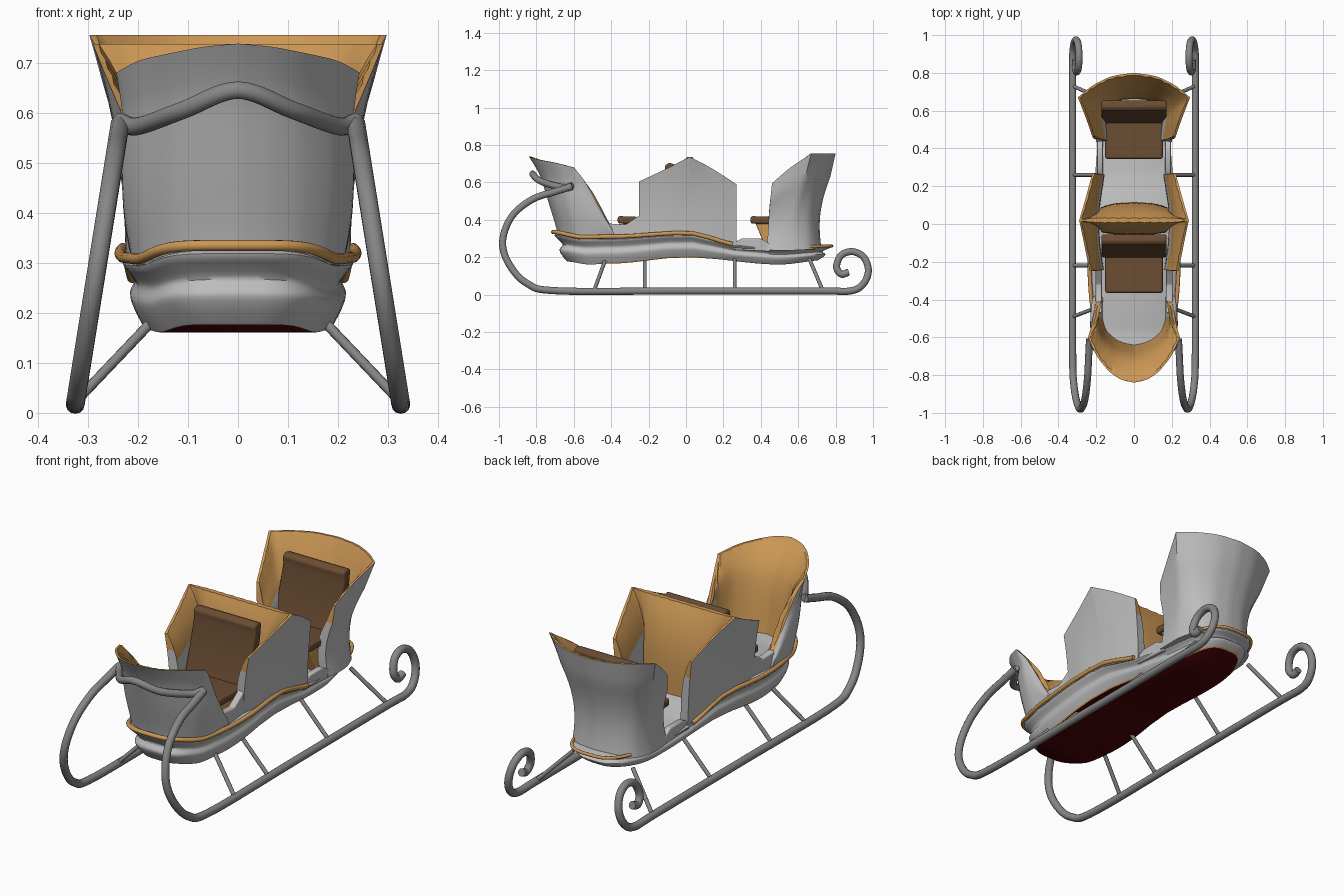
import bpy, bmesh, math
from mathutils import Vector

cube = bpy.data.objects.get("Cube")
if cube:
    bpy.data.objects.remove(cube, do_unlink=True)


def material(name, r, g, b):
    m = bpy.data.materials.new(name)
    m.use_nodes = True
    m.diffuse_color = (r, g, b, 1)
    m.node_tree.nodes["Principled BSDF"].inputs["Base Color"].default_value = (r, g, b, 1)
    return m


SILVER = material("silver paint", 0.51, 0.51, 0.51)
STEEL = material("runner steel", 0.24, 0.24, 0.24)
GOLD = material("gold lining", 0.6, 0.31, 0.09)
BROWN = material("brown leather", 0.145, 0.073, 0.033)
RED = material("dark red underside", 0.07, 0.001, 0.002)


def finish(name, bm, mats, angle=40, bevel=0):
    bmesh.ops.recalc_face_normals(bm, faces=bm.faces)
    mesh = bpy.data.meshes.new(name)
    bm.to_mesh(mesh)
    bm.free()
    for m in mats:
        mesh.materials.append(m)
    ob = bpy.data.objects.new(name, mesh)
    bpy.context.collection.objects.link(ob)
    if bevel:
        mod = ob.modifiers.new("Bevel", "BEVEL")
        mod.width, mod.segments = bevel, 3
    bpy.ops.object.select_all(action="DESELECT")
    ob.select_set(True)
    bpy.context.view_layer.objects.active = ob
    bpy.ops.object.shade_smooth_by_angle(angle=math.radians(angle))


def spline(points, steps):
    """Smooth path through the control points."""
    p = [Vector(q) for q in points]
    p = [2 * p[0] - p[1]] + p + [2 * p[-1] - p[-2]]
    out = []
    for a, b, c, d in zip(p, p[1:], p[2:], p[3:]):
        for k in range(steps):
            t = k / steps
            out.append(0.5 * (2 * b + (c - a) * t + (2 * a - 5 * b + 4 * c - d) * t * t
                              + (3 * b - a - 3 * c + d) * t ** 3))
    return out + [p[-2]]


def height(table, y):
    """Eased height along the length."""
    y = min(max(y, table[0][0]), table[-1][0])
    for (a, za), (b, zb) in zip(table, table[1:]):
        if y <= b:
            t = (y - a) / (b - a)
            return za + (zb - za) * t * t * (3 - 2 * t)


def tube(name, points, radius, mat):
    cu = bpy.data.curves.new(name, "CURVE")
    cu.dimensions = "3D"
    cu.bevel_depth, cu.bevel_resolution, cu.use_fill_caps = radius, 4, True
    s = cu.splines.new("POLY")
    s.points.add(len(points) - 1)
    for sp, q in zip(s.points, points):
        sp.co = (*q, 1)
    s.use_smooth = True
    cu.materials.append(mat)
    bpy.context.collection.objects.link(bpy.data.objects.new(name, cu))


# Hull lines
SHEER = [(-0.72, 0.335), (-0.55, 0.308), (-0.4, 0.31), (0, 0.33), (0.3, 0.265),
         (0.5, 0.25), (0.78, 0.26)]
KEEL = [(-0.63, 0.176), (-0.52, 0.161), (-0.4, 0.166), (0, 0.2), (0.5, 0.161), (0.75, 0.185)]


def outline(a, inset=0):
    s, c = math.sin(a), math.cos(a)
    y = 0.035 - math.copysign(abs(c) ** 0.6, c) * (0.745 - inset * 1.7)
    w = 0.238 - 0.035 * min(max((y + 0.2) / 0.6, 0), 1)
    return math.copysign(abs(s) ** 0.6, s) * (w - inset), y


# Hull: lofted rings, gold lower lip, red underside
bm = bmesh.new()
N = 96
rings = []
for inset, f, _ in spline([(0.044, 0, 0), (0.04, 0.05, 0), (0.026, 0.25, 0), (0.02, 0.42, 0),
                           (0.03, 0.6, 0), (0.018, 0.75, 0), (0.004, 0.9, 0), (0.03, 1.02, 0)], 3):
    ring = []
    for k in range(N):
        x, y = outline(math.tau * k / N, inset)
        lo, hi = height(KEEL, y), height(SHEER, y)
        ring.append(bm.verts.new((x, y, lo + (hi - lo) * f)))
    rings.append(ring)
for j, (lo, hi) in enumerate(zip(rings, rings[1:])):
    for k in range(N):
        f = bm.faces.new((lo[k], lo[k - 1], hi[k - 1], hi[k]))
        f.material_index = 1 if j < 3 and lo[k].co.y > -0.45 else 0
for ring, m in ((rings[0], 2), (rings[-1], 0)):
    for k in range(N // 2):
        quad = [ring[k], ring[k + 1], ring[N - k - 1], ring[-k]]
        f = bm.faces.new(list(dict.fromkeys(quad)))
        f.material_index = m
finish("hull", bm, [SILVER, GOLD, RED], 50)


# Gold trim along the hull edge, broken at the rear doorway
def trim_path(start, test):
    pts = [outline(start + math.tau * k / 200) for k in range(201)]
    return [(x, y, height(SHEER, y)) for x, y in pts if test(y)]


tube("front_trim", trim_path(-math.pi, lambda y: y < 0.27), 0.011, GOLD)
tube("rear_trim", trim_path(0, lambda y: y > 0.5), 0.008, GOLD)


def shell(name, base, top, flare, belly=0, thick=0.046):
    """U-shaped wall: paired base and top columns from the centre to one end."""
    base = [Vector((x, y, height(SHEER, y) - 0.015)) for x, y in base]
    top = [Vector(p) for p in top]
    opening = math.copysign(1, base[-1].y - base[0].y)

    def inward(cols, t):
        out = []
        for i, p in enumerate(cols):
            d = cols[min(i + 1, len(cols) - 1)] - cols[max(i - 1, 0)]
            if i == 0:
                d = Vector((1, 0, 0))
            out.append(p + Vector((d.y, -d.x, 0)).normalized() * -opening * t)
        return out

    def refine(cols):
        """Subdivide, then round off all but the sharp corners."""
        p = [a.lerp(b, k / 4) for a, b in zip(cols, cols[1:]) for k in range(4)] + cols[-1:]
        for _ in range(2):
            p = p[:1] + [b if (b - a).angle(c - b) > 0.75 else (a + 2 * b + c) / 4
                         for a, b, c in zip(p, p[1:], p[2:])] + p[-1:]
        return p

    bm = bmesh.new()
    rows = 12

    def grid(b, t, power, pleat):
        b, t = refine(b), refine(t)
        cols = []
        for i, (p, q) in enumerate(zip(b, t)):
            out = Vector((p.x, p.y - b[-1].y, 0)).normalized()
            col = []
            for r in range(rows + 1):
                v = r / rows
                c = p.lerp(q, v ** power)
                c += out * (belly * math.sin(math.pi * min(v * 1.3, 1)) + pleat * v * (i % 2))
                c.z = p.z + (q.z - p.z) * v
                col.append(c)
            cols.append(col)
        full = [[Vector((-c.x, c.y, c.z)) for c in col] for col in cols[:0:-1]] + cols
        return [[bm.verts.new(c) for c in col] for col in full]

    outer = grid(base, top, flare, 0)
    inner = grid(inward(base, thick), inward(top, 0.014), flare + 1.2, 0.005)
    last = len(outer) - 1

    def face(vs, m):
        bm.faces.new(vs).material_index = m

    for i in range(last):
        wing = min(i, last - 1 - i) < 7
        for r in range(rows):
            face((outer[i][r], outer[i + 1][r], outer[i + 1][r + 1], outer[i][r + 1]), 0)
            face((inner[i][r], inner[i][r + 1], inner[i + 1][r + 1], inner[i + 1][r]),
                 0 if wing and r < 7 else 1)
        face((outer[i][-1], outer[i + 1][-1], inner[i + 1][-1], inner[i][-1]), 1)
        face((outer[i][0], inner[i][0], inner[i + 1][0], outer[i + 1][0]), 0)
    for i in (0, last):
        for r in range(rows):
            face((outer[i][r], outer[i][r + 1], inner[i][r + 1], inner[i][r]), int(r > 8))
    finish(name, bm, [SILVER, GOLD])


# Body shells
shell("bow_shell",
      [(0, -0.685), (0.06, -0.675), (0.12, -0.65), (0.185, -0.59), (0.21, -0.51),
       (0.21, -0.44), (0.2, -0.38)],
      [(0, -0.84, 0.738), (0.07, -0.825, 0.732), (0.13, -0.785, 0.72), (0.2, -0.7, 0.705),
       (0.243, -0.6, 0.68), (0.225, -0.54, 0.61), (0.205, -0.43, 0.4)], 1.8, 0.018)
ridge = [(x, 0.02, 0.737) for x in (0, 0.11, 0.2, 0.29)]
shell("middle_front_shell",
      [(0, -0.01), (0.1, -0.01), (0.16, 0), (0.225, 0.02), (0.225, -0.12), (0.205, -0.25)],
      ridge + [(0.265, -0.1, 0.675), (0.235, -0.25, 0.605)], 2)
shell("middle_rear_shell",
      [(0, 0.07), (0.1, 0.065), (0.16, 0.045), (0.225, 0.02), (0.22, 0.14), (0.2, 0.27)],
      ridge + [(0.255, 0.14, 0.675), (0.22, 0.27, 0.59)], 2)
shell("stern_shell",
      [(0, 0.725), (0.1, 0.715), (0.175, 0.665), (0.205, 0.58), (0.205, 0.5), (0.2, 0.435)],
      [(0, 0.8, 0.755), (0.12, 0.785, 0.755), (0.22, 0.735, 0.755), (0.297, 0.67, 0.755),
       (0.25, 0.55, 0.675), (0.22, 0.46, 0.595)], 1.6, -0.022)


def extrude(name, profile, x0, x1, mat, bevel):
    """Side profile in y and z, extruded across x."""
    bm = bmesh.new()
    f = bm.faces.new([bm.verts.new((x0, y, z)) for y, z in profile])
    new = bmesh.ops.extrude_face_region(bm, geom=[f])["geom"]
    bmesh.ops.translate(bm, vec=(x1 - x0, 0, 0),
                        verts=[g for g in new if isinstance(g, bmesh.types.BMVert)])
    finish(name, bm, [mat], 40, bevel)


# Low door sills
for side, s in (("left", 1), ("right", -1)):
    extrude(side + "_front_sill", [(-0.47, 0.29), (-0.47, 0.41), (-0.42, 0.38), (-0.32, 0.375),
                                   (-0.24, 0.43), (-0.24, 0.29)], s * 0.17, s * 0.205, SILVER, 0.006)
    extrude(side + "_rear_sill", [(0.25, 0.24), (0.25, 0.275), (0.3, 0.3), (0.4, 0.3),
                                  (0.45, 0.27), (0.45, 0.23)], s * 0.165, s * 0.195, SILVER, 0.006)

# Two matching seats
for where, o in (("front", -0.71), ("rear", 0)):
    def part(name, pts, w, mat, bev):
        extrude(where + name, [(y + o, z) for y, z in pts], -w, w, mat, bev)
    part("_seat_base", [(0.43, 0.24), (0.37, 0.385), (0.62, 0.385), (0.62, 0.24)], 0.14, GOLD, 0.004)
    part("_seat_cushion", [(0.345, 0.38), (0.345, 0.42), (0.6, 0.41), (0.6, 0.37)], 0.153, BROWN, 0.012)
    part("_seat_back", [(0.53, 0.4), (0.6, 0.65), (0.597, 0.69), (0.62, 0.705), (0.655, 0.695),
                        (0.65, 0.64), (0.6, 0.4)], 0.172, BROWN, 0.01)

# Runners lean inward with height, with a curl at the back and a bow at the front
SIDE = [(0.87, 0.12), (0.83, 0.11), (0.805, 0.15), (0.83, 0.21), (0.89, 0.23), (0.95, 0.2),
        (0.975, 0.13), (0.95, 0.06), (0.88, 0.02), (0.7, 0.02), (0, 0.02), (-0.68, 0.02),
        (-0.85, 0.06), (-0.95, 0.17), (-0.98, 0.29), (-0.93, 0.42), (-0.82, 0.51),
        (-0.7, 0.55), (-0.61, 0.578)]
for side, s in (("left", 1), ("right", -1)):
    tube(side + "_runner", spline([(s * (0.328 - 0.16 * z), y, z) for y, z in SIDE], 8), 0.019, STEEL)
    for k, (y0, y1) in enumerate([(-0.49, -0.43), (-0.22, -0.22), (0.26, 0.26), (0.73, 0.66)]):
        tube(f"{side}_strut_{k + 1}", [(s * 0.322, y0, 0.025), (s * 0.165, y1, 0.19)], 0.01, STEEL)

# Bar joining the runners around the bow
half = [(0.236, -0.61, 0.582), (0.2, -0.66, 0.573), (0.11, -0.775, 0.605)]
bar = [(-x, y, z) for x, y, z in half] + [(0, -0.82, 0.645)] + half[::-1]
tube("bow_bar", spline(bar, 8), 0.018, STEEL)
